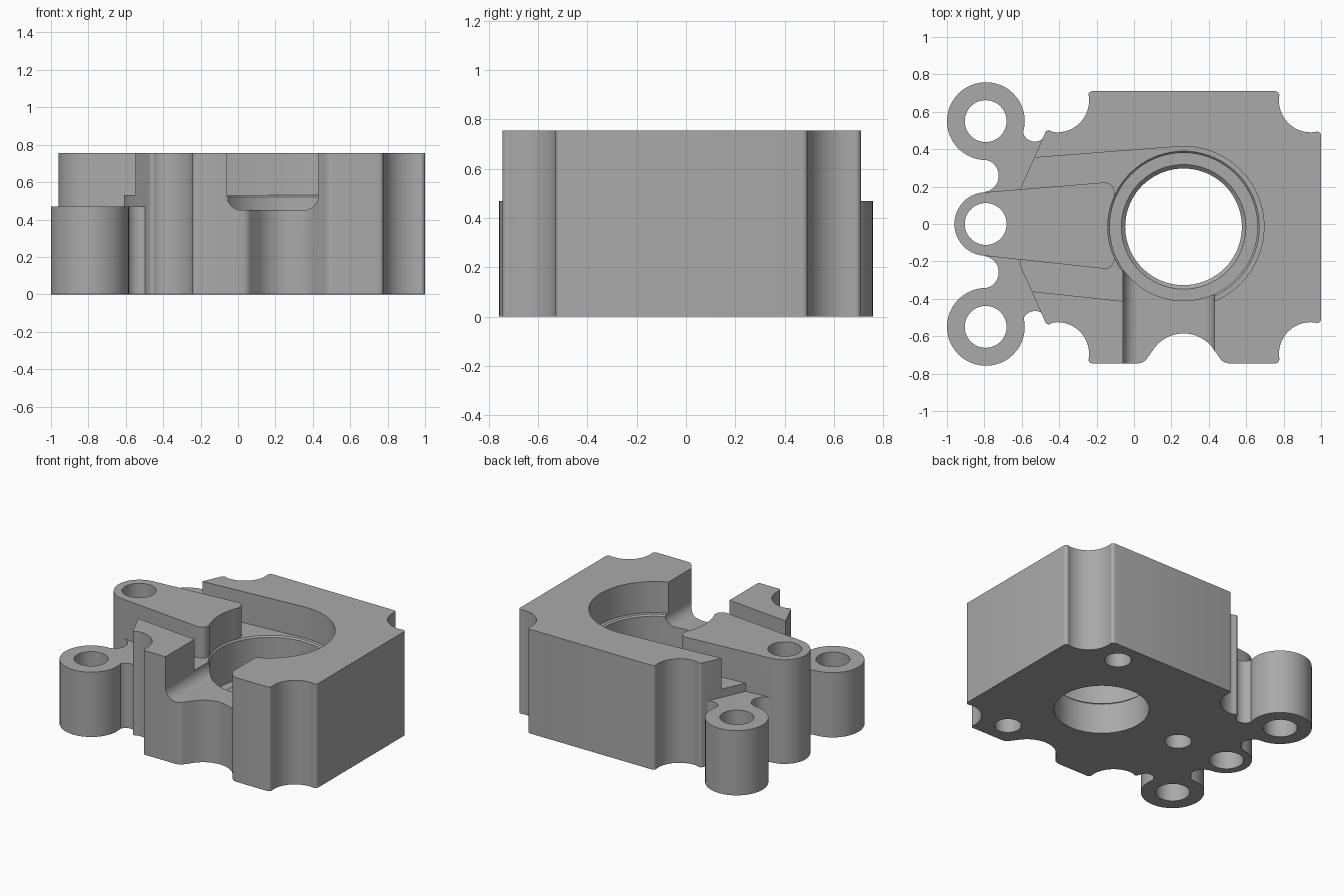
import bpy, bmesh, math
from mathutils import Vector

if "Cube" in bpy.data.objects:
    bpy.data.objects.remove(bpy.data.objects["Cube"])

grey = bpy.data.materials.new("cast_grey")
grey.diffuse_color = (0.40, 0.40, 0.40, 1)
grey.use_nodes = True
grey.node_tree.nodes["Principled BSDF"].inputs["Base Color"].default_value = grey.diffuse_color
CX, CY = 0.265, -0.015          # bore axis
MID = -0.0175                   # mirror line of the block


def arc(cx, cy, r, a0, a1, n=14):
    return [(cx + r * math.cos(math.radians(a0 + (a1 - a0) * i / n)),
             cy + r * math.sin(math.radians(a0 + (a1 - a0) * i / n))) for i in range(n + 1)]


def rounded(points, n=6):
    """Polygon outline; points given as (x, y, r) get a rounded corner."""
    out = []
    for i, p in enumerate(points):
        if len(p) == 2:
            out.append(p)
            continue
        c = Vector(p[:2])
        a = (Vector(points[i - 1][:2]) - c)
        b = (Vector(points[(i + 1) % len(points)][:2]) - c)
        half = a.angle(b) / 2
        t = min(p[2] / math.tan(half), a.length * 0.95, b.length * 0.95)
        r = t * math.tan(half)
        p0, p1 = c + a.normalized() * t, c + b.normalized() * t
        o = c + (a.normalized() + b.normalized()).normalized() * (r / math.sin(half))
        d0, d1 = p0 - o, p1 - o
        turn = -d0.angle_signed(d1)
        a0 = math.degrees(math.atan2(d0.y, d0.x))
        out += arc(o.x, o.y, r, a0, a0 + math.degrees(turn), n)
    return out


def new_object(name, bm):
    bmesh.ops.recalc_face_normals(bm, faces=bm.faces)
    me = bpy.data.meshes.new(name)
    bm.to_mesh(me)
    bm.free()
    me.materials.append(grey)
    ob = bpy.data.objects.new(name, me)
    bpy.context.collection.objects.link(ob)
    return ob


def prism(name, outline, z0, z1, along_y=False):
    """Extrude an outline along z, or an xz outline along y."""
    bm = bmesh.new()
    put = (lambda p: (p[0], z0, p[1])) if along_y else (lambda p: (p[0], p[1], z0))
    f = bm.faces.new([bm.verts.new(put(p)) for p in outline])
    top = bmesh.ops.extrude_face_region(bm, geom=[f])
    move = (0, z1 - z0, 0) if along_y else (0, 0, z1 - z0)
    bmesh.ops.translate(bm, vec=move, verts=[v for v in top["geom"] if isinstance(v, bmesh.types.BMVert)])
    return new_object(name, bm)


def disc(name, x, y, r, z0, z1):
    return prism(name, arc(x, y, r, 0, 352.5, 47), z0, z1)


def lathe(name, profile, x, y, n=72):
    bm = bmesh.new()
    rings = [[bm.verts.new((x + r * math.cos(2 * math.pi * i / n), y + r * math.sin(2 * math.pi * i / n), z))
              for i in range(n)] for r, z in profile]
    for a, b in zip(rings, rings[1:]):
        for i in range(n):
            bm.faces.new((a[i], a[(i + 1) % n], b[(i + 1) % n], b[i]))
    bm.faces.new(rings[0])
    bm.faces.new(rings[-1])
    return new_object(name, bm)


def combine(target, tool, op):
    m = target.modifiers.new("combine", 'BOOLEAN')
    m.operation, m.object, m.solver = op, tool, 'EXACT'
    bpy.context.view_layer.objects.active = target
    bpy.ops.object.modifier_apply(modifier=m.name)
    bpy.data.objects.remove(tool)


# main block: upper half outline (right to left), lower half mirrored, front relief arc
upper = [(1, 0.505, 0.025)] + arc(0.945, 0.66, 0.17, 262 + 16, 172) + [(0.78, 0.71, 0.025)]
upper += [(-0.25, 0.71, 0.025)] + arc(-0.41, 0.66, 0.17, 8, -98) + [(-0.465, 0.51, 0.02), (-0.61, 0.185)]
lower = [(p[0], 2 * MID - p[1], *p[2:]) for p in reversed(upper)]
split = next(i for i, p in enumerate(lower) if len(p) == 3 and abs(p[0] + 0.25) < 0.001) + 1
relief = arc(0.02, -0.685, 0.06, -90, -40, 6) + arc(CX, -0.78, 0.195, 140, 40) + arc(0.51, -0.685, 0.06, 220, 270, 6)
block = prism("housing_block", rounded(upper + lower[:split] + relief + lower[split:]), 0, 0.755)

# shallow channel around the bore, open to the left
channel = [(-0.8, -0.335), (-0.5, -0.365)] + arc(CX, CY, 0.43, -96, 95, 40) + [(-0.5, 0.357), (-0.8, 0.335)]
combine(block, prism("channel_cut", channel, 0.53, 0.9), 'DIFFERENCE')

# side lugs with their webs
for s, dip in ((1, 0.505), (-1, 0.53)):
    web = arc(-0.81, 0.258, 0.087, 90, -80) + [(-0.3, 0.1), (-0.3, 0.4)]
    web += arc(-0.53, dip, 0.065, -20, -165, 10) + [(-0.79, 0.55)]
    combine(block, prism("lug_web", [(x, s * y) for x, y in web], 0, 0.47), 'UNION')
    combine(block, disc("side_lug", -0.792, s * 0.55, 0.208, 0, 0.47), 'UNION')

# tall arm ending in the middle lug
arm = arc(-0.79, 0, 0.17, 94, 266, 24) + [(-0.105, -0.245, 0.05), (-0.105, 0.227, 0.05)]
combine(block, prism("middle_arm", rounded(arm), 0, 0.755), 'UNION')

# stepped bore
bore = [(0.312, -0.1), (0.312, 0.22), (0.333, 0.24), (0.395, 0.24), (0.395, 0.52), (0.405, 0.53), (0.405, 0.9)]
combine(block, lathe("bore_cut", bore, CX, CY), 'DIFFERENCE')

# front slot with rounded floor corners
slot = rounded([(-0.06, 0.9), (-0.06, 0.45, 0.08), (0.43, 0.45, 0.08), (0.43, 0.9)], 8)
combine(block, prism("slot_cut", slot, -1, -0.25, True), 'DIFFERENCE')

# through holes in the lugs, blind holes in the underside
for y in (-0.55, 0, 0.55):
    combine(block, disc("lug_hole", -0.793, y, 0.112, -0.1, 0.9), 'DIFFERENCE')
for x, y in ((0.6, 0.55), (0.6, -0.575), (-0.39, -0.015)):
    combine(block, disc("blind_hole", x, y, 0.088, -0.1, 0.36), 'DIFFERENCE')

# small chamfer round the underside
bm = bmesh.new()
bm.from_mesh(block.data)
bmesh.ops.remove_doubles(bm, verts=bm.verts, dist=0.0008)
bmesh.ops.dissolve_limit(bm, angle_limit=0.002, verts=bm.verts, edges=bm.edges)
rim = [e for e in bm.edges if all(abs(v.co.z) < 1e-4 for v in e.verts)
       and len(e.link_faces) == 2 and e.calc_face_angle() > 0.5]
bmesh.ops.bevel(bm, geom=rim, offset=0.01, segments=1, affect='EDGES', clamp_overlap=True)
bm.to_mesh(block.data)
bm.free()

bpy.ops.object.select_all(action='DESELECT')
block.select_set(True)
bpy.context.view_layer.objects.active = block
bpy.ops.object.shade_smooth_by_angle(angle=math.radians(30))
